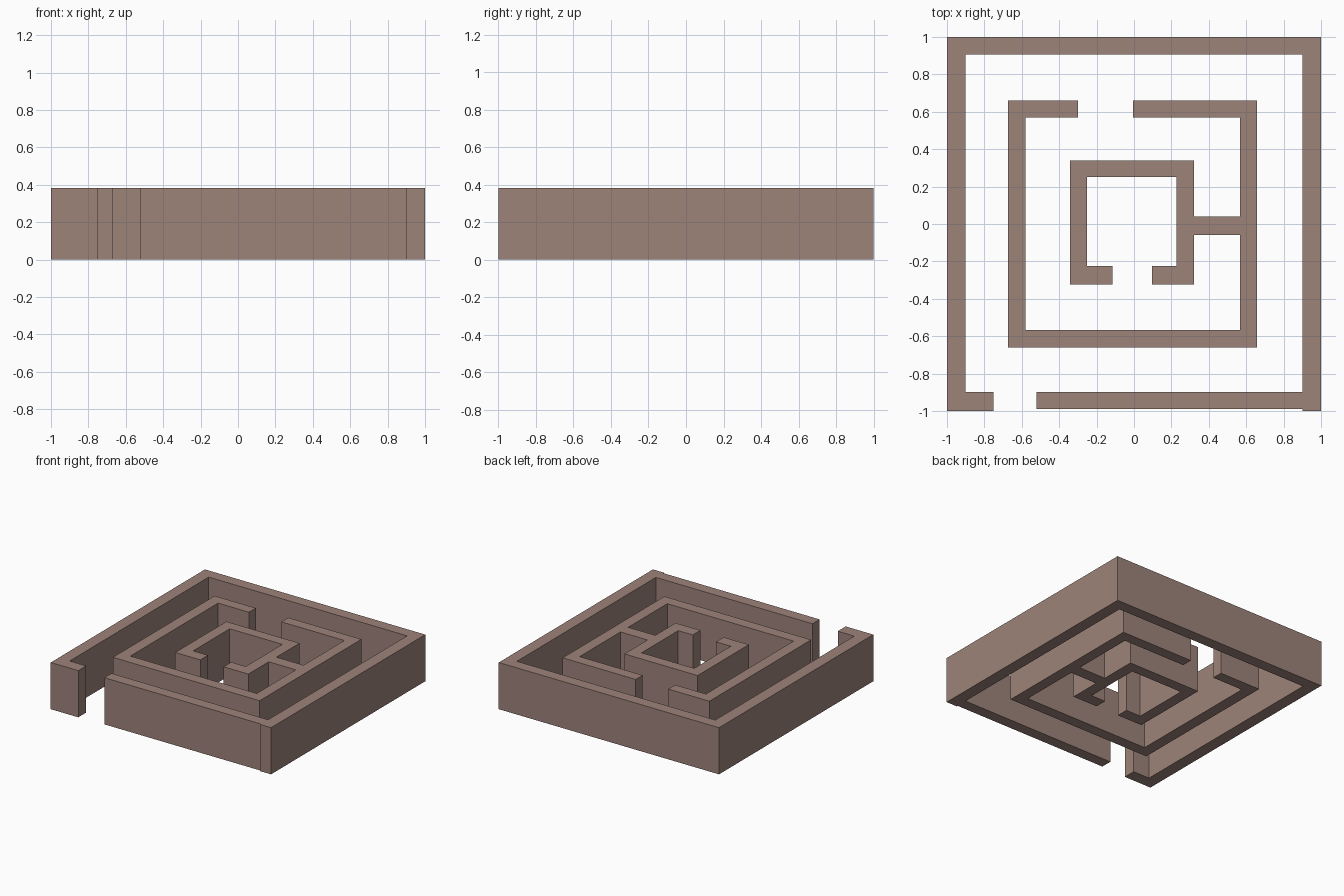
import bpy, bmesh

HEIGHT = 0.383

clay = bpy.data.materials.new("clay_brown")
clay.diffuse_color = (0.337, 0.227, 0.195, 1)


def wall(name, outline):
    """Extrude a closed counter-clockwise plan outline up from the ground."""
    bm = bmesh.new()
    face = bm.faces.new([bm.verts.new((x, y, 0)) for x, y in outline])
    top = bmesh.ops.extrude_face_region(bm, geom=[face], use_keep_orig=True)["geom"]
    bmesh.ops.translate(bm, vec=(0, 0, HEIGHT),
                        verts=[v for v in top if isinstance(v, bmesh.types.BMVert)])
    bmesh.ops.recalc_face_normals(bm, faces=bm.faces)
    mesh = bpy.data.meshes.new(name)
    bm.to_mesh(mesh)
    bm.free()
    mesh.materials.append(clay)
    bpy.context.collection.objects.link(bpy.data.objects.new(name, mesh))


# Outer square wall with the entrance gap at the front left
wall("outer_wall", [
    (-0.75, -0.897), (-0.90, -0.897), (-0.90, 0.905), (0.902, 0.905),
    (0.902, -0.897), (-0.52, -0.897), (-0.52, -0.99), (0.902, -0.99),
    (0.902, -1), (1, -1), (1, 1), (-1, 1), (-1, -1), (-0.75, -1)])

# Middle ring (gap at the back), bridge, and inner ring (gap at the front)
wall("inner_walls", [
    (-0.30, 0.57), (-0.30, 0.66), (-0.674, 0.66), (-0.674, -0.66),
    (0.658, -0.66), (0.658, 0.66), (-0.005, 0.66), (-0.005, 0.57),
    (0.567, 0.57), (0.567, 0.04), (0.321, 0.04), (0.321, 0.34),
    (-0.343, 0.34), (-0.343, -0.324), (-0.115, -0.324), (-0.115, -0.225),
    (-0.25, -0.225), (-0.25, 0.25), (0.228, 0.25), (0.228, -0.225),
    (0.096, -0.225), (0.096, -0.324), (0.321, -0.324), (0.321, -0.06),
    (0.567, -0.06), (0.567, -0.567), (-0.58, -0.567), (-0.58, 0.57)])
